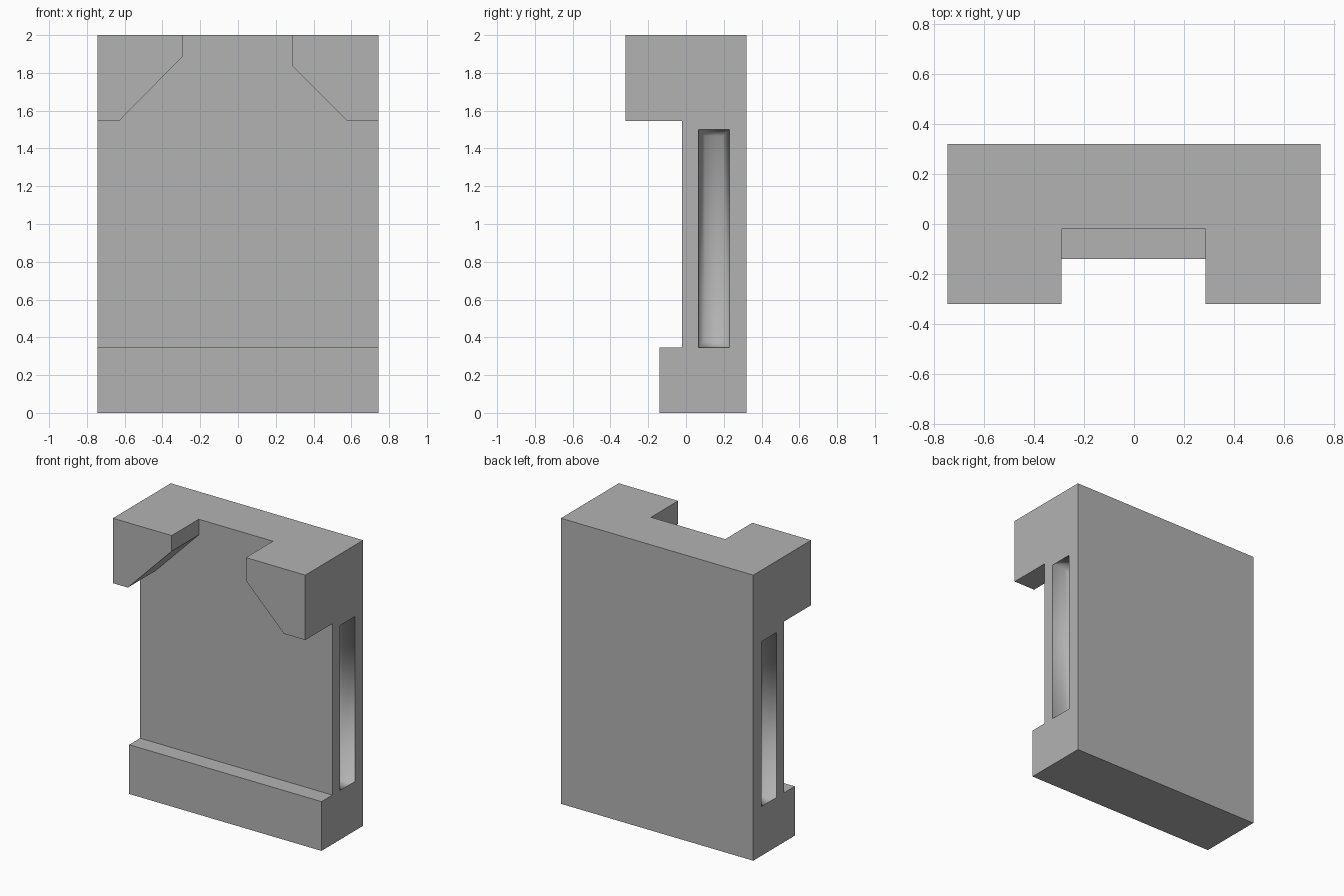
import bpy
import bmesh
from mathutils import Vector

cube = bpy.data.objects.get("Cube")
if cube:
    bpy.data.objects.remove(cube, do_unlink=True)

HALF_W, BACK, FRONT = 0.745, 0.32, -0.02

grey = bpy.data.materials.new("plain_grey")
grey.use_nodes = True
colour = (0.45, 0.45, 0.45, 1)
grey.diffuse_color = colour
grey.node_tree.nodes["Principled BSDF"].inputs["Base Color"].default_value = colour


def loft(name, rings, smooth=False):
    """Closed solid through matching rings of points."""
    bm = bmesh.new()
    loops = [[bm.verts.new(p) for p in ring] for ring in rings]
    for a, b in zip(loops, loops[1:]):
        for i in range(len(a)):
            j = (i + 1) % len(a)
            bm.faces.new((a[i], a[j], b[j], b[i])).smooth = smooth
    bm.faces.new(loops[0])
    bm.faces.new(loops[-1]).smooth = smooth
    bmesh.ops.recalc_face_normals(bm, faces=bm.faces)
    mesh = bpy.data.meshes.new(name)
    bm.to_mesh(mesh)
    bm.free()
    mesh.materials.append(grey)
    ob = bpy.data.objects.new(name, mesh)
    bpy.context.collection.objects.link(ob)
    return ob


def combine(target, part, operation):
    mod = target.modifiers.new(part.name, 'BOOLEAN')
    mod.operation = operation
    mod.solver = 'EXACT'
    mod.object = part
    part.hide_render = True
    part.hide_set(True)


# Slab with the bottom lip, extruded across the width
side = [(BACK, 0), (BACK, 2), (FRONT, 2), (FRONT, 0.345), (-0.14, 0.345), (-0.14, 0)]
body = loft("body", [[(x, y, z) for y, z in side] for x in (-HALF_W, HALF_W)])

# Overhanging top corners with chamfered inner edges
corners = {
    "right_top_corner": [(-HALF_W, 2), (-HALF_W, 1.545), (-0.63, 1.545), (-0.29, 1.89), (-0.29, 2)],
    "left_top_corner": [(HALF_W, 2), (HALF_W, 1.545), (0.58, 1.545), (0.285, 1.84), (0.285, 2)],
}
for name, outline in corners.items():
    part = loft(name, [[(x, y, z) for x, z in outline] for y in (-BACK, 0.1)])
    combine(body, part, 'UNION')

# Soft tapered grip grooves in both sides: (inset, depth) per ring
steps = [(0, -0.05), (0, 0), (0.012, 0.09), (0.035, 0.12)]
for name, s in (("right_groove_cutter", -1), ("left_groove_cutter", 1)):
    rings = []
    for inset, depth in steps:
        y0, y1, z0, z1 = 0.065 + inset, 0.23 - inset, 0.345 + inset, 1.5 - inset
        x = s * (HALF_W - depth)
        rings.append([(x, y0, z0), (x, y1, z0), (x, y1, z1), (x, y0, z1)])
    combine(body, loft(name, rings, smooth=True), 'DIFFERENCE')
